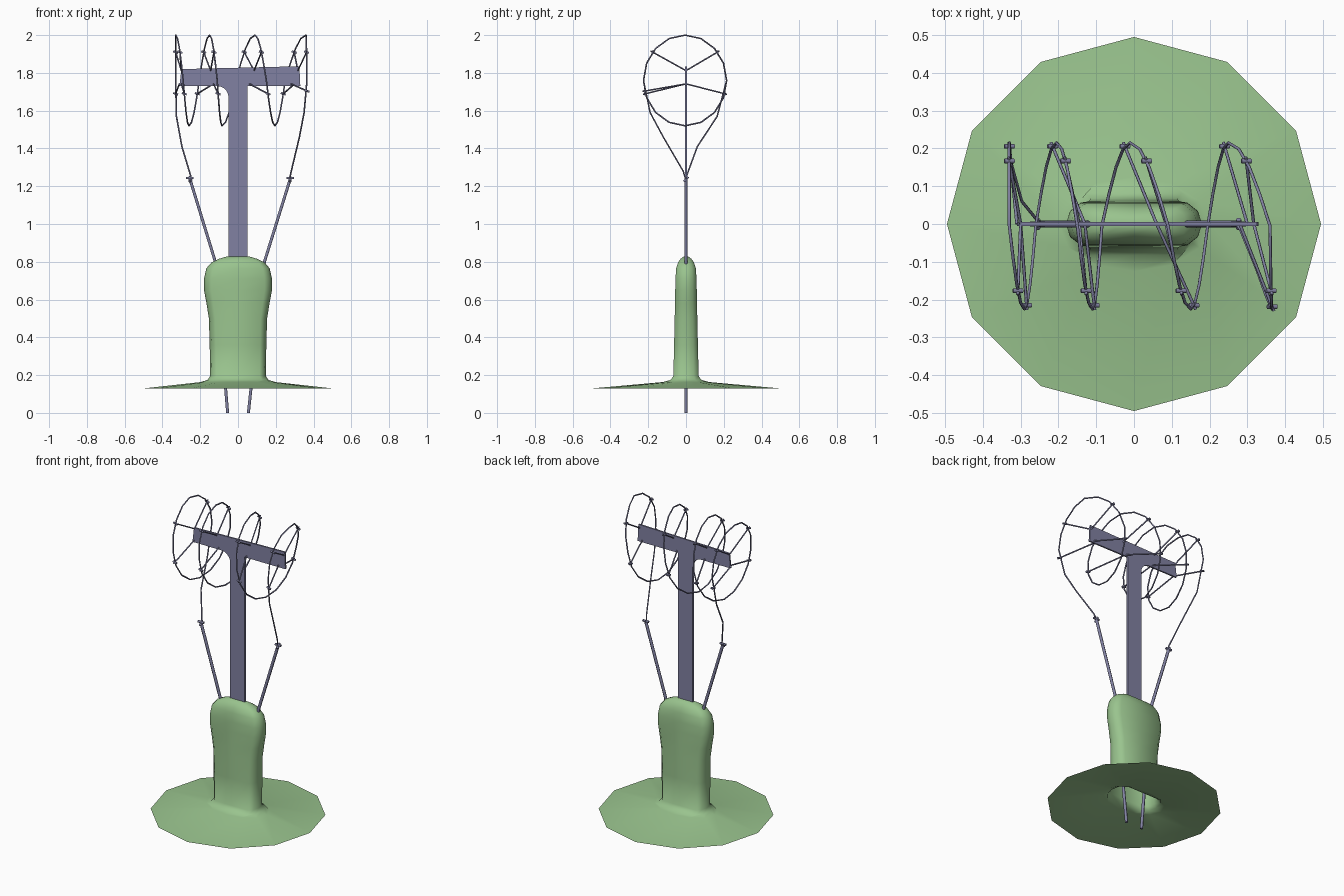
import bpy, bmesh, math
from mathutils import Vector

cube = bpy.data.objects.get("Cube")
if cube:
    bpy.data.objects.remove(cube)


def material(name, rgb):
    m = bpy.data.materials.new(name)
    m.use_nodes = True
    m.diffuse_color = (*rgb, 1)
    m.node_tree.nodes["Principled BSDF"].inputs["Base Color"].default_value = (*rgb, 1)
    return m


GLASS = material("pale green glass", (0.32, 0.55, 0.27))
METAL = material("grey violet metal", (0.22, 0.22, 0.36))


def finish(bm, name, mat, smooth=False):
    bmesh.ops.recalc_face_normals(bm, faces=bm.faces)
    mesh = bpy.data.meshes.new(name)
    for f in bm.faces:
        f.smooth = smooth
    bm.to_mesh(mesh)
    bm.free()
    mesh.materials.append(mat)
    ob = bpy.data.objects.new(name, mesh)
    bpy.context.collection.objects.link(ob)
    return ob


def wire(name, paths, radius):
    """One mesh of thin hexagonal tubes following each path."""
    curve = bpy.data.curves.new(name, "CURVE")
    curve.dimensions = "3D"
    curve.bevel_depth = radius
    curve.bevel_resolution = 1
    curve.use_fill_caps = True
    for path in paths:
        s = curve.splines.new("POLY")
        s.points.add(len(path) - 1)
        for p, co in zip(s.points, path):
            p.co = (*co, 1)
    curve.materials.append(METAL)
    ob = bpy.data.objects.new(name, curve)
    bpy.context.collection.objects.link(ob)
    bpy.ops.object.select_all(action="DESELECT")
    ob.select_set(True)
    bpy.context.view_layer.objects.active = ob
    bpy.ops.object.convert(target="MESH")
    return ob


# Glass stem and flared skirt, lofted from twelve-sided rings
SECTION = [(1, 0), (0.94, 0.6), (0.78, 1)]
half = SECTION + [(0, 1)] + [(-x, y) for x, y in reversed(SECTION)]
flat_ring = half + [(x, -y) for x, y in reversed(half[1:-1])]
round_ring = [(math.cos(i * math.pi / 6), math.sin(i * math.pi / 6)) for i in range(12)]
rings = [  # half width, half depth, height
    (0.495, 0.495, 0.13), (0.2, 0.125, 0.163), (0.162, 0.082, 0.174),
    (0.147, 0.067, 0.195), (0.15, 0.063, 0.36), (0.154, 0.06, 0.5),
    (0.167, 0.058, 0.58), (0.18, 0.057, 0.65), (0.18, 0.056, 0.71),
    (0.168, 0.052, 0.765), (0.14, 0.042, 0.797), (0.1, 0.028, 0.816),
    (0.06, 0.012, 0.828)]
bm = bmesh.new()
previous = None
for level, (hx, hy, z) in enumerate(rings):
    shape = round_ring if level < 2 else flat_ring
    row = [bm.verts.new((x * hx, y * hy, z)) for x, y in shape]
    if previous:
        for i in range(12):
            j = (i + 1) % 12
            bm.faces.new((previous[i], previous[j], row[j], row[i]))
    previous = row
bm.faces.new(previous)
finish(bm, "glass_stem_and_skirt", GLASS, True)

# Flat T-shaped support with one rounded inner corner
outline = [(-0.05, 0.78), (0.05, 0.78), (0.05, 1.73), (0.33, 1.73), (0.325, 1.835),
           (-0.3, 1.82), (-0.31, 1.73)]
outline += [(-0.11 + 0.06 * math.sin(a), 1.67 + 0.06 * math.cos(a))
            for a in [i * math.pi / 10 for i in range(6)]]
bm = bmesh.new()
face = bm.faces.new([bm.verts.new((x, -0.005, z)) for x, z in outline])
plate = bmesh.ops.extrude_face_region(bm, geom=[face])
bmesh.ops.translate(bm, vec=(0, 0.01, 0),
                    verts=[v for v in plate["geom"] if isinstance(v, bmesh.types.BMVert)])
finish(bm, "t_support", METAL)

# Filament coil: x is listed for each quarter turn, starting at the back
QUARTERS = [-0.33, -0.33, -0.29, -0.26, -0.205, -0.15, -0.11, -0.085,
            -0.01, 0.09, 0.15, 0.195, 0.25, 0.36, 0.365]


def coil(t):
    k = max(0, min(int(t), len(QUARTERS) - 2))
    f = max(0, t - k)
    x = QUARTERS[k] * (1 - f) + QUARTERS[k + 1] * f
    a = t * math.pi / 2
    return Vector((x, -0.005 + 0.22 * math.cos(a), 1.76 + 0.24 * math.sin(a)))


turns = [coil(i / 4) for i in range(57)]
left_lead = [(-0.245, 0, 1.23), (-0.252, 0.005, 1.26), (-0.297, 0.06, 1.41), (-0.326, 0.165, 1.57)]
right_lead = [(0.35, -0.19, 1.59), (0.325, -0.12, 1.46), (0.282, -0.015, 1.28), (0.272, 0, 1.23)]
wire("filament_coil", [left_lead + turns + right_lead], 0.0042)

# Spokes from the crossbar to the coil, each with a small hook
UPPER, LOWER = 1.812, 1.742
spokes = [(-0.19, -0.31, LOWER), (14.15, 0.28, LOWER)]
for turn, x in enumerate((-0.3, -0.145, 0.085, 0.317)):
    spokes += [(turn * 4 + 0.43, x, UPPER), (turn * 4 + 1.57, x, UPPER)]
for turn, (front_x, back_x) in enumerate(((-0.3, -0.13), (-0.13, 0.06), (0.06, 0.3))):
    spokes += [(turn * 4 + 2.19, front_x, LOWER), (turn * 4 + 3.81, back_x, LOWER)]
arms, hooks = [], []
for t, x, z in spokes:
    tip = coil(t)
    root = Vector((x, 0, z))
    out = (tip - root).normalized()
    arms.append([root, tip + out * 0.012])
    hooks.append([tip - Vector((0.013, 0, -0.004)), tip + Vector((0.013, 0, -0.004))])
wire("coil_spokes", arms, 0.0042)
wire("spoke_hooks", hooks, 0.006)

# Lead rods running up through the stem, with clamps on top
rods, clamps = [], []
for foot, bend, top in ((-0.055, -0.12, -0.255), (0.055, 0.14, 0.277)):
    rods.append([(foot, 0, 0), (bend, 0, 0.8), (top, 0, 1.24)])
    clamps.append([(top - 0.02, 0, 1.243), (top + 0.02, 0, 1.243)])
    clamps.append([(top, -0.012, 1.225), (top, 0.012, 1.25)])
wire("lead_rods", rods, 0.009)
wire("lead_clamps", clamps, 0.007)
